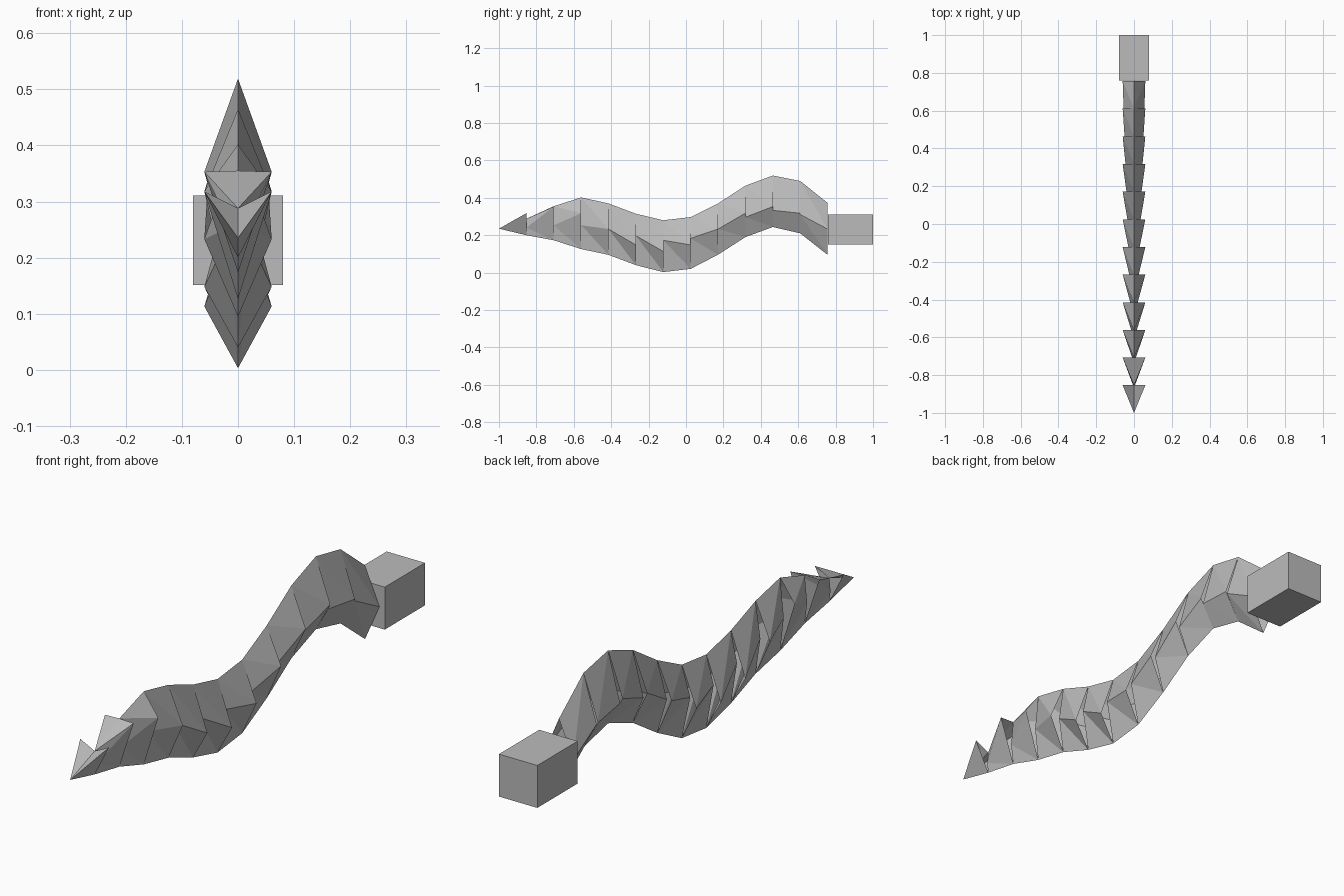
import bpy, bmesh, math

if "Cube" in bpy.data.objects:
    bpy.data.objects.remove(bpy.data.objects["Cube"])

grey = bpy.data.materials.new("plain grey")
grey.diffuse_color = (0.5, 0.5, 0.5, 1)
grey.use_nodes = True
grey.node_tree.nodes["Principled BSDF"].inputs["Base Color"].default_value = grey.diffuse_color

N = 12                       # body segments, tail tip to head
MID = 0.233
STEP = 1.757 / N
# ridge and belly heights at each joint
TOP = [0.235, 0.288, 0.355, 0.402, 0.370, 0.315, 0.280,
       0.297, 0.370, 0.465, 0.519, 0.490, 0.373]
LOW = [0.235, 0.200, 0.173, 0.126, 0.095, 0.040, 0.003,
       0.020, 0.096, 0.190, 0.244, 0.210, 0.095]


def add_object(name, bm):
    mesh = bpy.data.meshes.new(name)
    bm.to_mesh(mesh)
    bm.free()
    mesh.materials.append(grey)
    bpy.context.collection.objects.link(bpy.data.objects.new(name, mesh))


def section(k, wave_k, scale):
    """Diamond section at joint k: ridge, right, belly, left."""
    y = -1 + STEP * k
    z = MID + 0.12 * scale * math.sin(math.pi * wave_k / 4)
    w = 0.06 * scale
    return [(0, y, TOP[k]), (w, y, z), (0, y, LOW[k]), (-w, y, z)]


# overlapping open-backed scales, each flaring to the full width
for k in range(N):
    bm = bmesh.new()
    t, r, b, l = [bm.verts.new(p) for p in section(k, k, k / N)]
    T, R, B, L = [bm.verts.new(p) for p in section(k + 1, k + 1, 1)]
    for f in [(t, r, R), (t, R, T), (r, b, B), (r, B, R),
              (t, L, l), (t, T, L), (l, B, b), (l, L, B)]:
        bm.faces.new(f)
    bmesh.ops.remove_doubles(bm, verts=bm.verts, dist=0.0025)
    add_object(f"body_segment_{k + 1}", bm)

# block head
bm = bmesh.new()
bmesh.ops.create_cube(bm, size=1)
for v in bm.verts:
    v.co = (v.co.x * 0.16, 0.88 + v.co.y * 0.24, 0.231 + v.co.z * 0.16)
add_object("head", bm)
